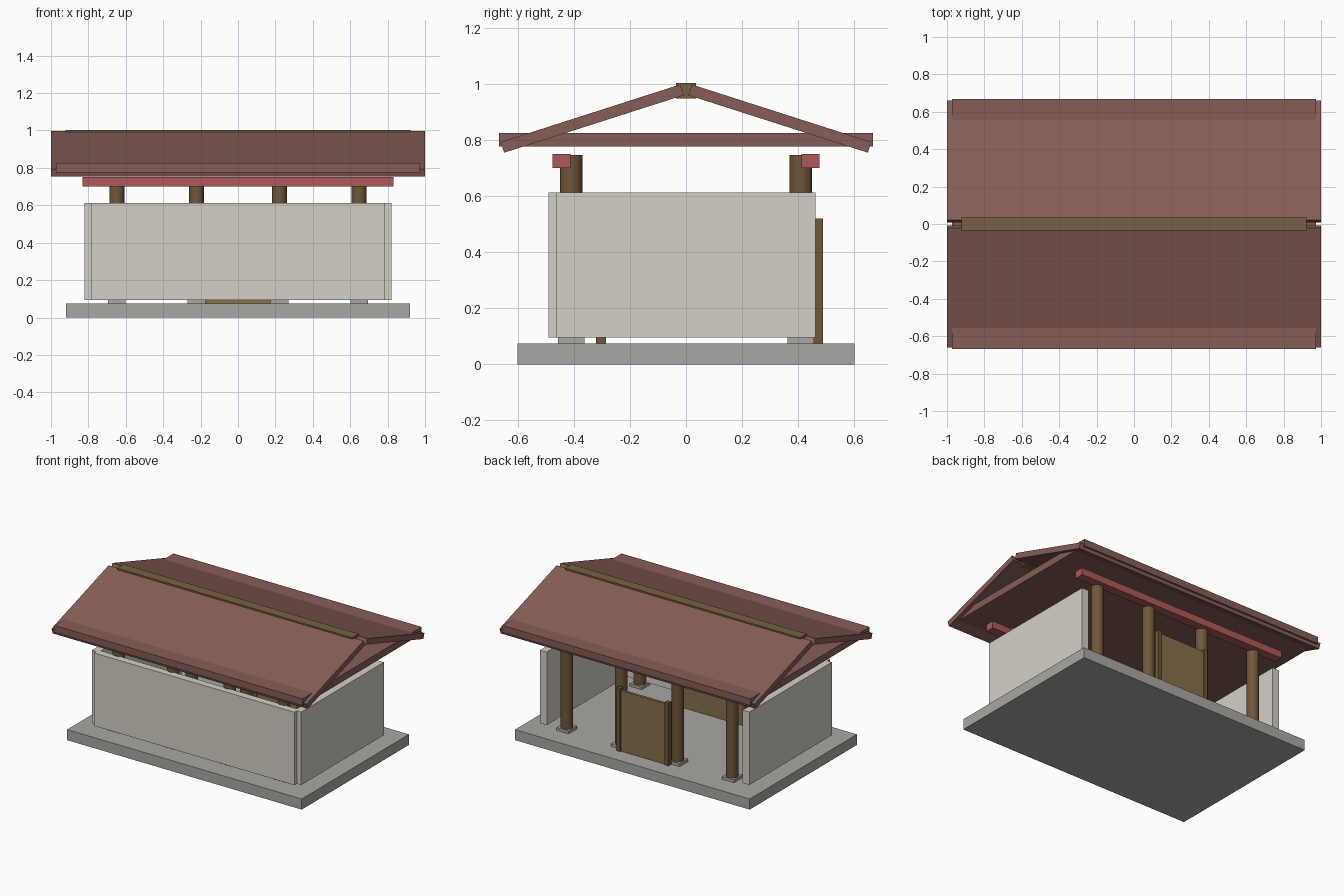
import bpy, bmesh, math

if "Cube" in bpy.data.objects:
    bpy.data.objects.remove(bpy.data.objects["Cube"])


def material(name, r, g, b):
    m = bpy.data.materials.new(name)
    m.diffuse_color = (r, g, b, 1)
    m.use_nodes = True
    m.node_tree.nodes["Principled BSDF"].inputs["Base Color"].default_value = m.diffuse_color
    return m


STONE = material("stone", 0.40, 0.39, 0.36)
PLASTER = material("plaster", 0.66, 0.63, 0.56)
COLUMN = material("dark_wood", 0.16, 0.095, 0.042)
DOOR = material("door_wood", 0.25, 0.16, 0.07)
ROOF = material("roof_tile", 0.24, 0.11, 0.095)
RED = material("red_paint", 0.42, 0.10, 0.10)
RIDGE = material("ridge_wood", 0.18, 0.12, 0.05)


def finish(bm, name, mat):
    bmesh.ops.recalc_face_normals(bm, faces=bm.faces)
    me = bpy.data.meshes.new(name)
    bm.to_mesh(me)
    bm.free()
    me.materials.append(mat)
    ob = bpy.data.objects.new(name, me)
    bpy.context.collection.objects.link(ob)
    return ob


def prism(name, mat, profile, x0, x1):
    """Extrude a (y, z) profile along x."""
    bm = bmesh.new()
    face = bm.faces.new([bm.verts.new((x0, y, z)) for y, z in profile])
    ext = bmesh.ops.extrude_face_region(bm, geom=[face])
    verts = [v for v in ext["geom"] if isinstance(v, bmesh.types.BMVert)]
    bmesh.ops.translate(bm, verts=verts, vec=(x1 - x0, 0, 0))
    return finish(bm, name, mat)


def box(name, mat, x, y, z):
    return prism(name, mat, [(y[0], z[0]), (y[1], z[0]), (y[1], z[1]), (y[0], z[1])], *x)


def column(name, x, y, z0, z1, r):
    bpy.ops.mesh.primitive_cylinder_add(vertices=24, radius=r, depth=z1 - z0,
                                        location=(x, y, (z0 + z1) / 2))
    ob = bpy.context.object
    ob.name = name
    ob.data.materials.append(COLUMN)
    bpy.ops.object.shade_smooth_by_angle(angle=math.radians(40))


# Stone platform
box("platform", STONE, (-0.92, 0.92), (-0.6, 0.6), (0, 0.075))

# Walls on three sides, open at the back
box("front_wall", PLASTER, (-0.785, 0.785), (-0.49, -0.437), (0.095, 0.612))
for side, s in (("left", -1), ("right", 1)):
    box(side + "_wall", PLASTER, sorted((s * 0.768, s * 0.82)), (-0.463, 0.462), (0.095, 0.612))

# Two rows of columns on square footings, each row carrying a red beam
for row, s in (("front", -1), ("back", 1)):
    y = s * 0.409
    for i, x in enumerate((-0.648, -0.222, 0.222, 0.648)):
        column(f"{row}_column_{i + 1}", x, y, 0.095, 0.745, 0.04)
        box(f"{row}_footing_{i + 1}", STONE, (x - 0.047, x + 0.047), (y - 0.047, y + 0.047), (0.075, 0.095))
    box(row + "_beam", RED, (-0.832, 0.832), sorted((s * 0.412, s * 0.476)), (0.70, 0.75))

# Back door with side posts
box("door_panel", DOOR, (-0.18, 0.18), (0.461, 0.48), (0.075, 0.505))
for side, s in (("left", -1), ("right", 1)):
    box(side + "_door_post", COLUMN, sorted((s * 0.175, s * 0.205)), (0.455, 0.488), (0.075, 0.52))

# Inner screen in front of the front columns
box("inner_screen", DOOR, (-0.24, 0.24), (-0.315, -0.29), (0.075, 0.45))
for side, s in (("left", -1), ("right", 1)):
    box(side + "_screen_post", COLUMN, sorted((s * 0.235, s * 0.265)), (-0.32, -0.285), (0.075, 0.46))

# Flat ceiling slab whose edges poke through the eaves
box("ceiling_slab", ROOF, (-0.973, 0.973), (-0.667, 0.667), (0.776, 0.825))

# Pitched roof and ridge beam
slope = [(-0.660, 0.792), (-0.021, 0.997), (-0.008, 0.959), (-0.648, 0.754)]
for side, s in (("front", 1), ("back", -1)):
    prism(side + "_roof", ROOF, [(s * y, z) for y, z in slope], -1, 1)
box("ridge_beam", RIDGE, (-0.922, 0.922), (-0.036, 0.036), (0.948, 1.003))
